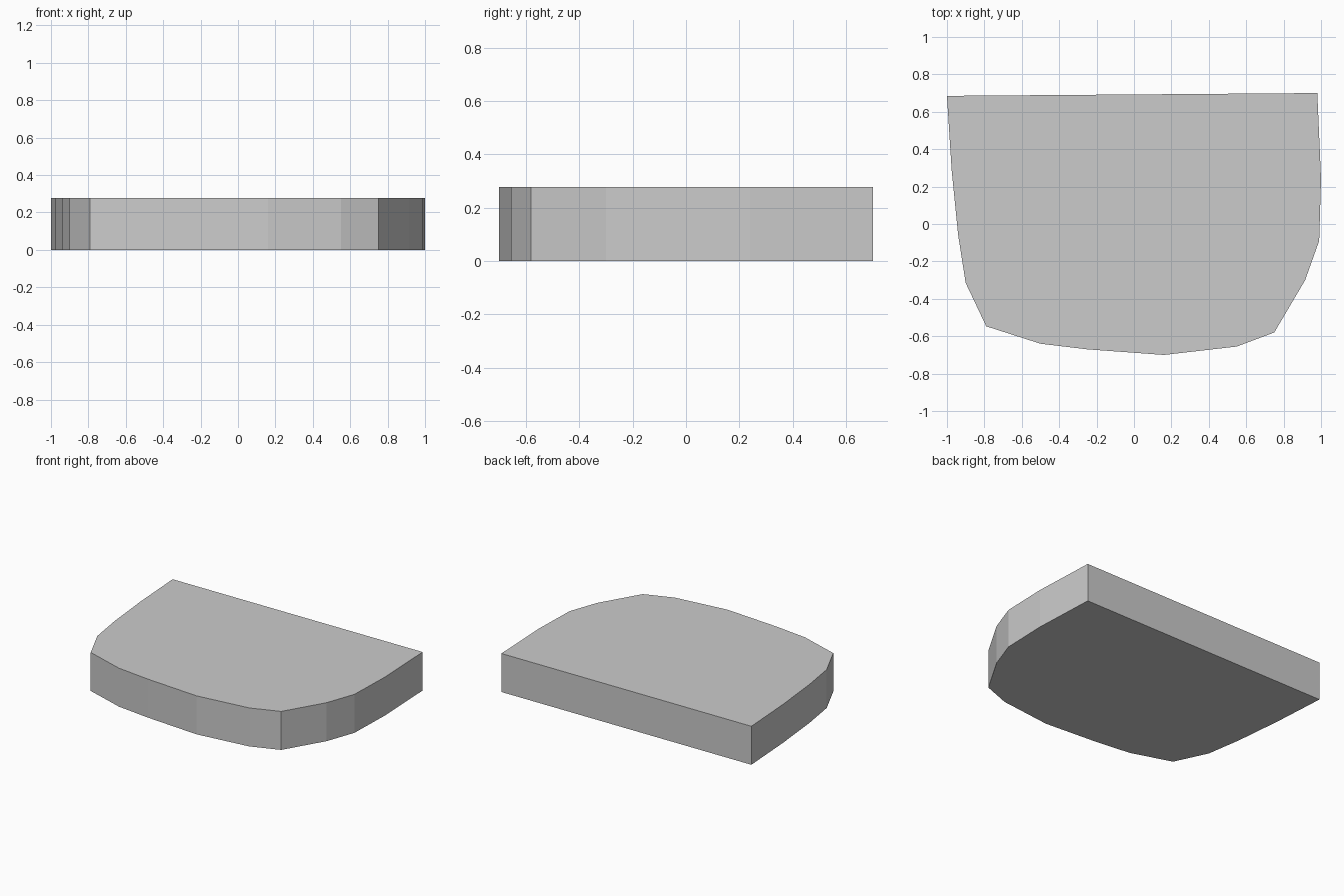
import bpy
import bmesh

if "Cube" in bpy.data.objects:
    bpy.data.objects.remove(bpy.data.objects["Cube"])

HEIGHT = 0.277

# Outline seen from above, counter-clockwise from the back left corner
outline = [
    (-1.0, 0.685), (-0.975, 0.29), (-0.94, -0.06), (-0.90, -0.315),
    (-0.79, -0.547), (-0.50, -0.64), (-0.25, -0.67), (0.16, -0.70),
    (0.55, -0.655), (0.75, -0.58), (0.915, -0.30), (0.99, -0.09),
    (1.0, 0.24), (0.98, 0.70),
]

# Flat slab: bottom face extruded straight up
bm = bmesh.new()
base = bm.faces.new([bm.verts.new((x, y, 0)) for x, y in outline])
result = bmesh.ops.extrude_face_region(bm, geom=[base], use_keep_orig=True)
top_verts = [g for g in result["geom"] if isinstance(g, bmesh.types.BMVert)]
bmesh.ops.translate(bm, verts=top_verts, vec=(0, 0, HEIGHT))
bmesh.ops.recalc_face_normals(bm, faces=bm.faces)

mesh = bpy.data.meshes.new("rounded_slab")
bm.to_mesh(mesh)
bm.free()
slab = bpy.data.objects.new("rounded_slab", mesh)
bpy.context.collection.objects.link(slab)
